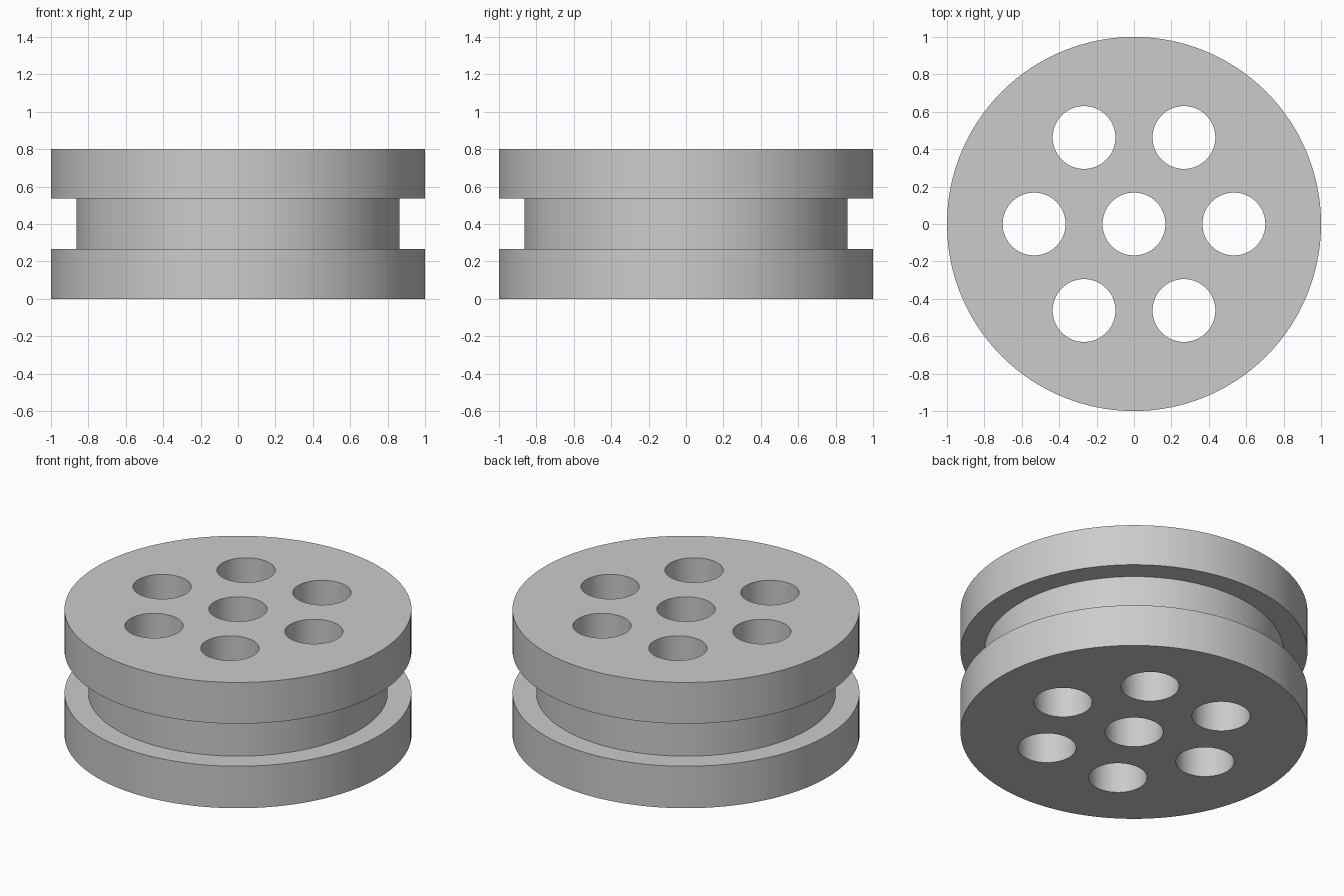
import bpy
import bmesh
from math import cos, sin, tau, radians

cube = bpy.data.objects.get("Cube")
if cube:
    bpy.data.objects.remove(cube, do_unlink=True)

SEGMENTS = 128
HOLE_SEGMENTS = 64
HOLE_RADIUS = 0.168
HOLE_RING = 0.534
HEIGHT = 0.8

grey = bpy.data.materials.new("plain_grey")
grey.use_nodes = True
colour = (0.6, 0.6, 0.6, 1)
grey.diffuse_color = colour
grey.node_tree.nodes["Principled BSDF"].inputs["Base Color"].default_value = colour


def add_lathe(bm, profile, segments, cx=0, cy=0):
    """Closed solid turned from (radius, height) points, with flat end caps."""
    angles = [tau * i / segments for i in range(segments)]
    rings = [[bm.verts.new((cx + r * cos(a), cy + r * sin(a), z)) for a in angles]
             for r, z in profile]
    for low, high in zip(rings, rings[1:]):
        for i in range(segments):
            j = (i + 1) % segments
            bm.faces.new((low[i], low[j], high[j], high[i]))
    bm.faces.new(rings[0][::-1])
    bm.faces.new(rings[-1])


def make_object(name, bm):
    mesh = bpy.data.meshes.new(name)
    bm.to_mesh(mesh)
    bm.free()
    mesh.materials.append(grey)
    obj = bpy.data.objects.new(name, mesh)
    bpy.context.collection.objects.link(obj)
    return obj


# Wheel body: two wide flanges with a square groove between them
bm = bmesh.new()
add_lathe(bm, [(1, 0), (1, 0.267), (0.863, 0.267),
               (0.863, 0.537), (1, 0.537), (1, HEIGHT)], SEGMENTS)
wheel = make_object("grooved_wheel", bm)

# Drills: one in the centre and six around it
bm = bmesh.new()
centres = [(0, 0)] + [(HOLE_RING * cos(tau * i / 6), HOLE_RING * sin(tau * i / 6))
                      for i in range(6)]
for cx, cy in centres:
    add_lathe(bm, [(HOLE_RADIUS, -0.1), (HOLE_RADIUS, HEIGHT + 0.1)],
              HOLE_SEGMENTS, cx, cy)
drills = make_object("hole_cutters", bm)
drills.hide_render = True

# Cut the through holes
cut = wheel.modifiers.new("through_holes", 'BOOLEAN')
cut.operation = 'DIFFERENCE'
cut.solver = 'EXACT'
cut.object = drills
bpy.ops.object.select_all(action='DESELECT')
bpy.context.view_layer.objects.active = wheel
wheel.select_set(True)
bpy.ops.object.modifier_apply(modifier=cut.name)
bpy.data.objects.remove(drills, do_unlink=True)

# Smooth round walls, sharp rims
bpy.ops.object.shade_smooth_by_angle(angle=radians(30))
